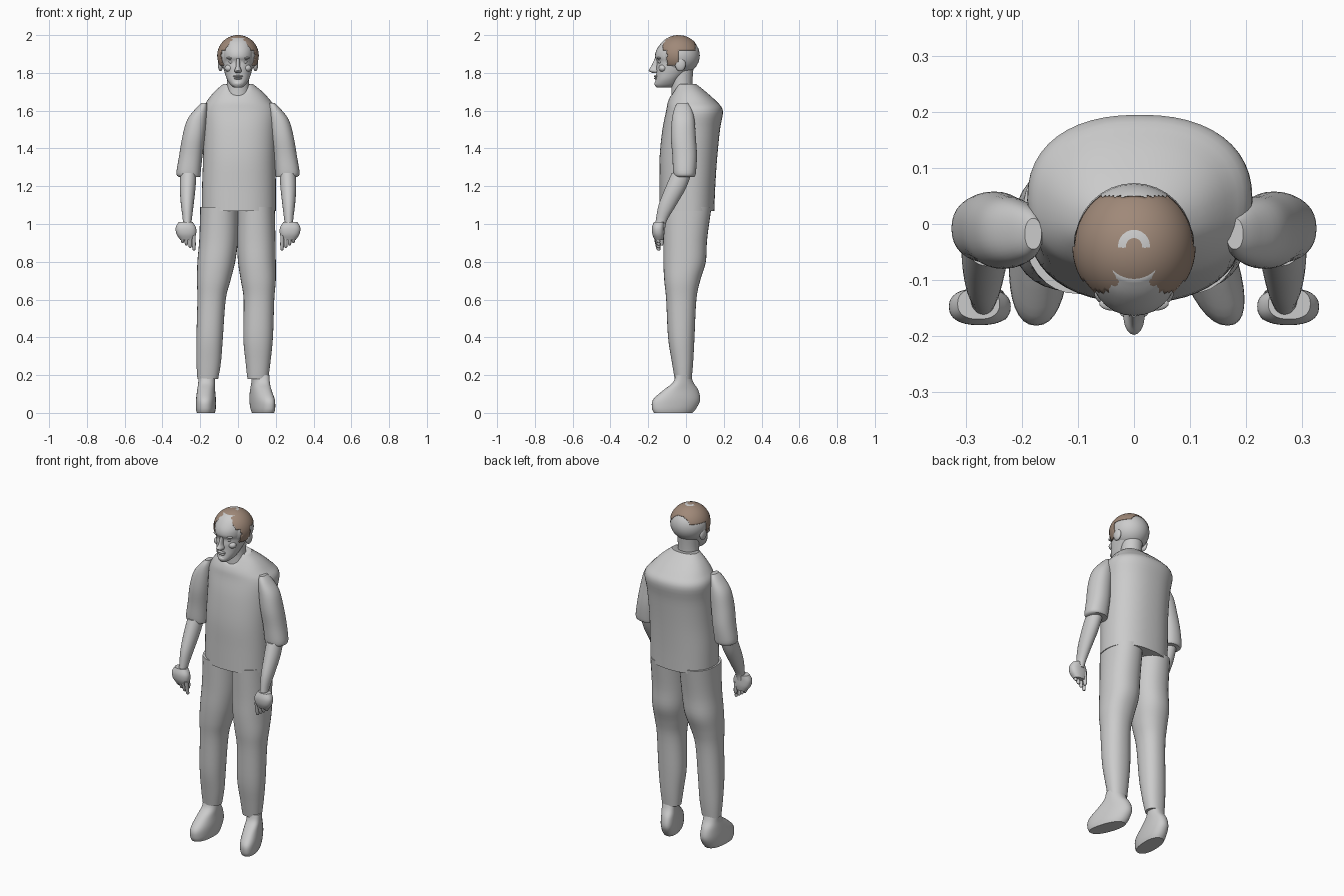
import bpy
import bmesh
import math
from mathutils import Matrix, Vector

start_cube = bpy.data.objects.get("Cube")
if start_cube:
    bpy.data.objects.remove(start_cube, do_unlink=True)


def make_material(name, red, green, blue):
    material = bpy.data.materials.new(name)
    material.use_nodes = True
    colour = (red, green, blue, 1)
    material.diffuse_color = colour
    material.node_tree.nodes["Principled BSDF"].inputs["Base Color"].default_value = colour
    return material


grey = make_material("plain grey", .6, .6, .6)
brown = make_material("hair brown", .35, .25, .19)
parts = []


def finish(name, bm, material=grey):
    bmesh.ops.recalc_face_normals(bm, faces=bm.faces)
    mesh = bpy.data.meshes.new(name)
    bm.to_mesh(mesh)
    bm.free()
    mesh.materials.append(material)
    part = bpy.data.objects.new(name, mesh)
    bpy.context.collection.objects.link(part)
    parts.append(part)
    return part


def smooth_between(a, b, c, d, t):
    """Catmull-Rom blend of one number."""
    return b + t / 2 * (c - a + t * (2 * a - 5 * b + 4 * c - d + t * (3 * (b - c) + d - a)))


def loft(name, sections, side=1, power=2.0, splay=0, sides=32, steps=4, reshape=None):
    """Skin level sections given as (x min, x max, y min, y max, z)."""
    rows = []
    last = len(sections) - 1
    for i in range(last):
        near = [sections[max(0, min(last, i + k))] for k in (-1, 0, 1, 2)]
        for step in range(steps):
            rows.append([smooth_between(*values, step / steps) for values in zip(*near)])
    rows.append(sections[-1])
    bm = bmesh.new()
    rings = []
    for x0, x1, y0, y1, z in rows:
        ring = []
        for k in range(sides):
            angle = math.tau * k / sides
            c, s = math.cos(angle), math.sin(angle)
            x = (x0 + x1) / 2 + (x1 - x0) / 2 * math.copysign(abs(c) ** (2 / power), c)
            y = (y0 + y1) / 2 + (y1 - y0) / 2 * math.copysign(abs(s) ** (2 / power), s)
            point = Vector(((x - splay * y) * side, y, z))
            if reshape:
                reshape(point)
            ring.append(bm.verts.new(point))
        rings.append(ring)
    for low, high in zip(rings, rings[1:]):
        for k in range(sides):
            n = (k + 1) % sides
            bm.faces.new((low[k], low[n], high[n], high[k]))
    bm.faces.new(rings[0])
    bm.faces.new(rings[-1])
    return finish(name, bm)


def ball_mesh(centre, radii, segments=32):
    bm = bmesh.new()
    matrix = Matrix.Translation(centre) @ Matrix.Diagonal((*radii, 1))
    bmesh.ops.create_uvsphere(bm, u_segments=segments, v_segments=segments // 2,
                              radius=1, matrix=matrix)
    return bm


def ball(name, centre, radii):
    return finish(name, ball_mesh(centre, radii))


# Shirt body with a V neckline
def cut_neckline(point):
    if point.z > 1.68 and point.y < 0:
        point.z -= (point.z - 1.68) * max(0, 1 - abs(point.x) / .06)


loft("shirt_body", [
    (-.19, .2, -.14, .15, 1.07), (-.19, .2, -.14, .155, 1.2),
    (-.185, .2, -.14, .165, 1.35), (-.185, .205, -.125, .18, 1.5),
    (-.19, .21, -.105, .195, 1.6), (-.165, .175, -.095, .16, 1.65),
    (-.125, .13, -.07, .105, 1.7), (-.08, .08, -.05, .055, 1.74),
], power=2.3, sides=48, reshape=cut_neckline)

# Trouser legs, the right one standing wider
loft("right_trouser_leg", [
    (-.215, -.105, -.06, .03, .18), (-.22, -.09, -.075, .038, .27),
    (-.22, -.08, -.095, .045, .4), (-.215, -.065, -.105, .055, .6),
    (-.217, -.04, -.115, .075, .7), (-.215, -.015, -.12, .105, .8),
    (-.205, 0, -.12, .112, .92), (-.2, .005, -.125, .135, 1.09),
], power=2.2)
loft("left_trouser_leg", [
    (.05, .16, -.06, .03, .18), (.04, .172, -.075, .038, .27),
    (.028, .185, -.095, .045, .4), (.03, .192, -.105, .055, .6),
    (.015, .2, -.115, .075, .7), (0, .2, -.12, .105, .8),
    (-.005, .198, -.12, .112, .92), (-.005, .195, -.125, .135, 1.09),
], power=2.2)

# Shoes, the left one turned outwards
shoe = [(-.05, .045, -.17, .035, 0), (-.055, .05, -.18, .055, .025),
        (-.055, .05, -.175, .075, .07), (-.05, .045, -.12, .065, .12),
        (-.045, .045, -.07, .04, .16), (-.045, .045, -.055, .025, .2)]
for name, centre, splay in (("right_shoe", -.165, -.04), ("left_shoe", .115, .3)):
    loft(name, [(a + centre, b + centre, c, d, z) for a, b, c, d, z in shoe],
         power=2.3, splay=splay)

# Arms and hands
for label, side in (("right", -1), ("left", 1)):
    loft(label + "_sleeve", [
        (.2, .315, -.06, .045, 1.25), (.198, .326, -.068, .052, 1.27),
        (.188, .312, -.072, .058, 1.36), (.175, .295, -.08, .052, 1.46),
        (.165, .27, -.075, .045, 1.55), (.162, .225, -.062, .03, 1.61),
        (.165, .195, -.045, .01, 1.64),
    ], side, power=2.2)
    loft(label + "_forearm", [
        (.25, .295, -.165, -.11, .98), (.245, .292, -.16, -.1, 1.02),
        (.235, .302, -.145, -.052, 1.1), (.225, .308, -.11, 0, 1.19),
        (.22, .305, -.075, .03, 1.27),
    ], side)
    loft(label + "_palm", [
        (.235, .305, -.165, -.12, .915), (.222, .325, -.178, -.115, .945),
        (.222, .33, -.18, -.115, .98), (.24, .315, -.17, -.115, 1.01),
    ], side, power=2.4)
    for number in range(4):
        x = .224 + .02 * number
        tip = .86 + .013 * number
        loft(f"{label}_finger_{number + 1}", [
            (x + .005, x + .013, -.148, -.138, tip),
            (x, x + .018, -.158, -.136, tip + .012),
            (x, x + .02, -.172, -.145, .94),
        ], side, sides=12)
    loft(label + "_thumb", [
        (.235, .245, -.135, -.125, .885), (.23, .25, -.14, -.118, .9),
        (.232, .262, -.145, -.115, .96),
    ], side, sides=12)

# Neck, face and skull
loft("neck", [(-.07, .07, -.078, .05, 1.66), (-.06, .06, -.077, .035, 1.72),
              (-.058, .058, -.08, .035, 1.77), (-.06, .06, -.08, .04, 1.83)])
loft("face", [
    (-.022, .022, -.155, -.08, 1.722), (-.04, .04, -.165, -.05, 1.737),
    (-.058, .058, -.16, -.03, 1.765), (-.07, .07, -.157, .01, 1.8),
    (-.078, .078, -.157, .045, 1.83), (-.083, .083, -.154, .06, 1.86),
    (-.086, .086, -.164, .066, 1.885), (-.086, .086, -.157, .06, 1.92),
    (-.075, .075, -.13, .04, 1.96), (-.05, .05, -.1, .01, 1.985),
], power=2.15)
ball("skull", (0, -.035, 1.892), (.106, .108, .102))

# Facial features
loft("nose", [(-.014, .014, -.178, -.13, 1.8), (-.019, .019, -.198, -.13, 1.813),
              (-.011, .011, -.184, -.13, 1.835), (-.009, .009, -.166, -.13, 1.875)], sides=20)
ball("upper_lip", (0, -.157, 1.782), (.026, .013, .006))
ball("lower_lip", (0, -.157, 1.771), (.022, .012, .006))
ball("chin", (0, -.15, 1.743), (.024, .017, .016))
for label, side in (("right", -1), ("left", 1)):
    ball(label + "_eye", (.034 * side, -.137, 1.857), (.016, .011, .008))
    ball(label + "_brow", (.036 * side, -.142, 1.878), (.026, .013, .007))
    ball(label + "_cheek", (.045 * side, -.123, 1.825), (.026, .022, .02))
    ball(label + "_ear", (.093 * side, -.03, 1.845), (.014, .028, .036))

# Hair cap with sideburns and a small thin crescent on the crown
bm = ball_mesh((0, -.04, 1.892), (.11, .114, .108), 96)


def is_hair(face):
    x, y, z = face.calc_center_median()
    crown = z > 1.922 and -.122 < y < .05
    sideburn = z > 1.835 and -.1 < y < -.04
    return crown or sideburn


bmesh.ops.delete(bm, geom=[f for f in bm.faces if not is_hair(f)], context="FACES")
for face in bm.faces:
    x, y, z = face.calc_center_median()
    if z > 1.95 and .015 < math.hypot(x, y + .038) < .027 and y > -.042:
        face.material_index = 1
hair = finish("hair", bm, brown)
hair.data.materials.append(grey)
thickness = hair.modifiers.new("thickness", "SOLIDIFY")
thickness.thickness = .006
thickness.offset = -1

# Smooth shading with crisp hems
bpy.ops.object.select_all(action="DESELECT")
for part in parts:
    part.select_set(True)
bpy.context.view_layer.objects.active = parts[0]
bpy.ops.object.shade_smooth_by_angle(angle=math.radians(40))
